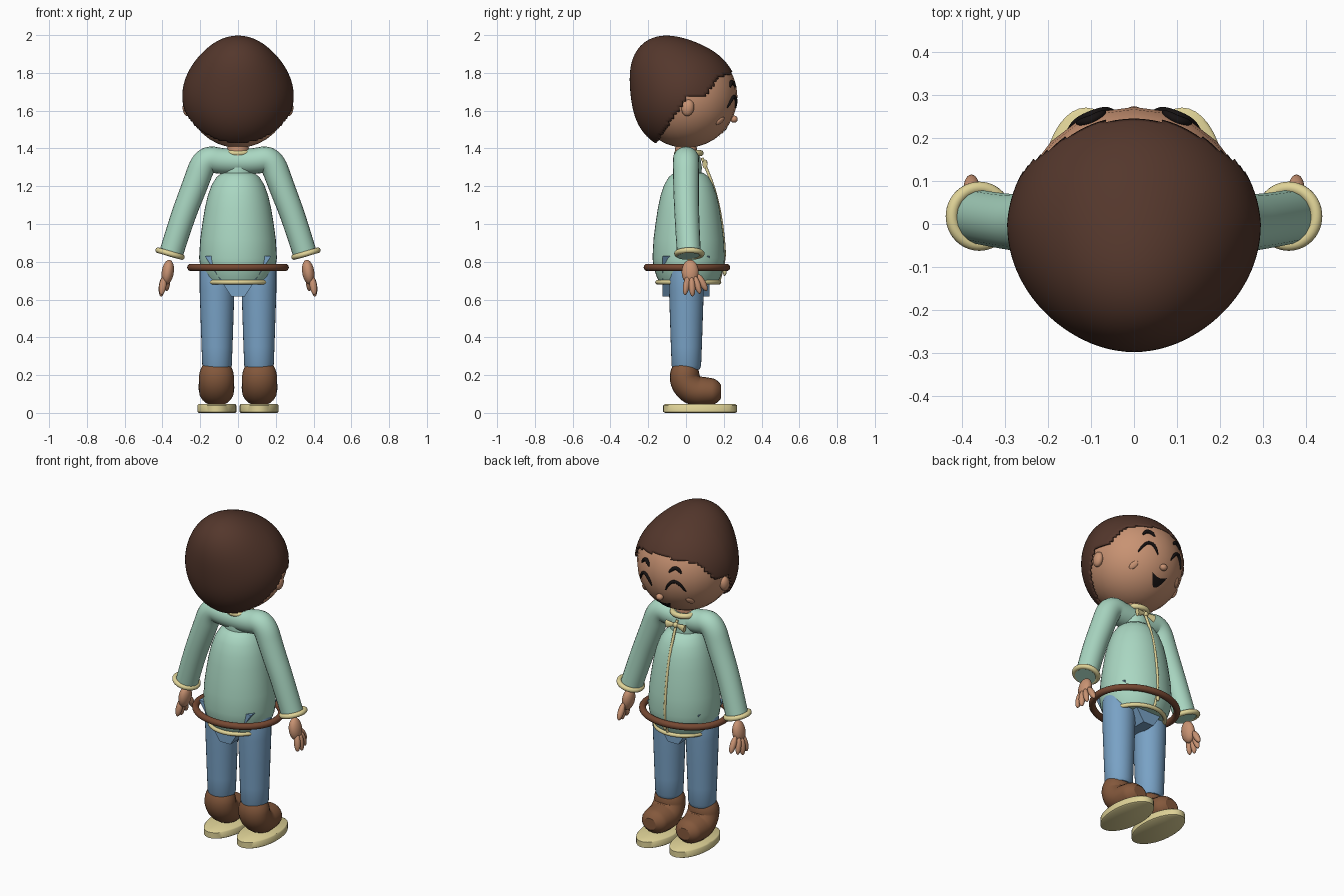
import bpy, bmesh, math
from mathutils import Vector, Matrix

if "Cube" in bpy.data.objects:
    bpy.data.objects.remove(bpy.data.objects["Cube"])


def material(name, r, g, b):
    m = bpy.data.materials.new(name)
    m.use_nodes = True
    m.diffuse_color = (r, g, b, 1)
    m.node_tree.nodes["Principled BSDF"].inputs["Base Color"].default_value = (r, g, b, 1)
    return m


MINT = material("mint knit", .40, .68, .54)
DENIM = material("blue denim", .19, .36, .56)
SKIN = material("warm skin", .58, .29, .17)
HAIR = material("dark brown hair", .088, .038, .025)
LEATHER = material("brown leather", .23, .098, .045)
BELT = material("belt brown", .18, .065, .032)
CREAM = material("cream trim", .74, .65, .31)
INK = material("ink black", .008, .006, .006)

HEAD = Vector((0, 0, 1.675))
HEAD_R = .272


def finish(obj, mat, mirror=False, angle=50):
    obj.data.materials.clear()
    obj.data.materials.append(mat)
    bpy.ops.object.select_all(action='DESELECT')
    obj.select_set(True)
    bpy.context.view_layer.objects.active = obj
    bpy.ops.object.shade_smooth_by_angle(angle=math.radians(angle))
    if mirror:
        obj.modifiers.new("Mirror", 'MIRROR').use_mirror_merge = False
    return obj


def from_bmesh(name, bm, mat, mirror=False, angle=50):
    bmesh.ops.recalc_face_normals(bm, faces=bm.faces)
    me = bpy.data.meshes.new(name)
    bm.to_mesh(me)
    bm.free()
    obj = bpy.data.objects.new(name, me)
    bpy.context.collection.objects.link(obj)
    return finish(obj, mat, mirror, angle)


def blobs(name, parts, mat, mirror=False):
    """Ellipsoids given as (centre, radii, axis their local z follows)."""
    bm = bmesh.new()
    for centre, radii, axis in parts:
        turn = Vector((0, 0, 1)).rotation_difference(Vector(axis)).to_matrix().to_4x4()
        bmesh.ops.create_uvsphere(bm, u_segments=24, v_segments=16, radius=1,
                                  matrix=Matrix.Translation(centre) @ turn @ Matrix.Diagonal((*radii, 1)))
    return from_bmesh(name, bm, mat, mirror)


def tube(name, points, radius, mat, mirror=False, widths=None, closed=False, sides=6):
    """Round tube through a smooth path, with an optional width factor per point."""
    cu = bpy.data.curves.new(name, 'CURVE')
    cu.dimensions = '3D'
    cu.bevel_depth = radius
    cu.bevel_resolution = sides
    cu.use_fill_caps = True
    sp = cu.splines.new('POLY' if closed else 'NURBS')
    sp.points.add(len(points) - 1)
    for i, p in enumerate(points):
        sp.points[i].co = (*p, 1)
        sp.points[i].radius = widths[i] if widths else 1
    sp.use_cyclic_u = closed
    if not closed:
        sp.order_u = 3
        sp.use_endpoint_u = True
        sp.resolution_u = 8
    obj = bpy.data.objects.new(name, cu)
    bpy.context.collection.objects.link(obj)
    bpy.ops.object.select_all(action='DESELECT')
    obj.select_set(True)
    bpy.context.view_layer.objects.active = obj
    bpy.ops.object.convert(target='MESH')
    return finish(bpy.context.object, mat, mirror)


def ring(name, centre, rx, ry, thick, mat, tilt=0, mirror=False):
    turn = Matrix.Rotation(tilt, 3, 'Y')
    pts = [Vector(centre) + turn @ Vector((rx * math.cos(a), ry * math.sin(a), 0))
           for a in (math.tau * i / 48 for i in range(48))]
    return tube(name, pts, thick, mat, mirror, closed=True)


def lathe(name, profile, mat, centre=(0, 0), squash=1, mirror=False, n=40):
    """Stack of elliptical rings from (z, radius) pairs, closed at both ends."""
    bm = bmesh.new()
    rings = [[bm.verts.new((centre[0] + r * math.cos(math.tau * i / n),
                            centre[1] + r * squash * math.sin(math.tau * i / n), z))
              for i in range(n)] for z, r in profile]
    for a, b in zip(rings, rings[1:]):
        for i in range(n):
            bm.faces.new((a[i], a[(i + 1) % n], b[(i + 1) % n], b[i]))
    bm.faces.new(rings[0])
    bm.faces.new(rings[-1])
    return from_bmesh(name, bm, mat, mirror)


def on_face(x, z, lift=.002):
    return Vector((x, math.sqrt(HEAD_R ** 2 - x * x - (z - HEAD.z) ** 2) + lift, z))


# Head, ears, nose, cheeks and neck
Z = (0, 0, 1)
blobs("head", [(HEAD, (HEAD_R,) * 3, Z)], SKIN)
blobs("ears", [((.268, .01, 1.615), (.025, .033, .044), (0, .2, 1))], SKIN, True)
blobs("nose", [((0, .254, 1.555), (.022, .02, .019), Z)], SKIN)
cheek = on_face(.155, 1.545, 0)
blobs("cheeks", [(cheek, (.03, .017, .008), cheek - HEAD)], SKIN, True)
lathe("neck", [(1.33, .06), (1.45, .055)], SKIN)


# Hair cap with a swept-up crown, cut along the hairline
def hairline(y):
    if y < 0:
        return 1.66 + 1.42 * y
    if y < .10:
        return 1.67
    if y < .155:
        return 1.67 + 1.5 * (y - .10)
    return 1.77 + .35 * (y - .155)


bm = bmesh.new()
bmesh.ops.create_uvsphere(bm, u_segments=96, v_segments=64, radius=1)
crown = Vector((0, -.616, .788))
nape = Vector((0, -.64, -.77))
for v in bm.verts:
    d = v.co.normalized()
    lump = .083 * math.exp(-(d.angle(crown) / .445) ** 2 / 2)
    roll = .018 * math.exp(-(d.angle(nape) / .5) ** 2 / 2)
    v.co = HEAD + d * (.278 + lump + roll)
    v.co.x *= 1.06 - .05 * max(0, d.y)
outside = [f for f in bm.faces
           if f.calc_center_median().z < hairline(f.calc_center_median().y)
           and f.calc_center_median().y > -.18]
bmesh.ops.delete(bm, geom=outside, context='FACES')
hair = from_bmesh("hair", bm, HAIR)
shell = hair.modifiers.new("Thickness", 'SOLIDIFY')
shell.thickness = .012
shell.offset = -1

# Happy closed eyes, brows and smile
for name, half, low, rise, thick in (("eyes", .053, 1.615, .06, .0075),
                                     ("brows", .032, 1.725, .027, .009)):
    steps = [i / 6 - 1 for i in range(13)]
    tube(name, [on_face(.1 + half * t, low + rise * (1 - t * t)) for t in steps], thick, INK, True,
         [1.15 - .75 * t ** 4 for t in steps])
bm = bmesh.new()
cols = []
for i in range(13):
    t = i / 6 - 1
    top, bottom = 1.505 + .016 * t * t, 1.462 + .058 * t * t
    cols.append([bm.verts.new(on_face(.052 * t, top + (bottom - top) * k / 4, .004)) for k in range(5)])
for a, b in zip(cols, cols[1:]):
    for k in range(4):
        bm.faces.new((a[k], a[k + 1], b[k + 1], b[k]))
from_bmesh("mouth", bm, INK)

# Sweater body, sleeves and trim
BODY = [(.69, .166), (.72, .182), (.77, .199), (.82, .206), (.92, .2), (1.0, .189), (1.08, .176),
        (1.15, .16), (1.21, .138), (1.25, .112), (1.27, .085), (1.278, .04)]
lathe("sweater_body", BODY, MINT, (0, .014), .93)
lathe("sweater_yoke", [(1.24, .08), (1.3, .085), (1.35, .075), (1.385, .06)], MINT, (0, .012), .85)
tube("sleeves", [(0, 0, 1.33), (.08, 0, 1.33), (.175, 0, 1.35), (.23, 0, 1.2), (.3, .005, 1.02), (.358, .016, .83)],
     .068, MINT, True, [1, 1, 1.03, 1, .95, .93], sides=8)
ring("cuffs", (.36, .018, .843), .066, .066, .0145, CREAM, math.radians(-16), True)
ring("hem_trim", (0, .012, .692), .164, .163, .012, CREAM)
ring("collar", (0, .015, 1.375), .066, .062, .016, CREAM)
tube("front_zip", [(0, .085, 1.35), (0, .118, 1.27), (0, .152, 1.18), (0, .186, 1.03), (0, .203, .88), (0, .203, .8),
                   (0, .175, .7)], .008, CREAM)
blobs("zip_pull", [((0, .205, .745), (.012, .009, .02), Z)], CREAM)
blobs("bow_knot", [((0, .1, 1.325), (.016, .014, .016), Z)], CREAM)

# Bow loops widen away from the knot
bm = bmesh.new()
bmesh.ops.create_cone(bm, segments=16, cap_ends=True, radius1=.008, radius2=.024, depth=.055,
                      matrix=Matrix.Translation((.034, .1, 1.322)) @ Matrix.Rotation(math.radians(100), 4, 'Y')
                      @ Matrix.Diagonal((1, .55, 1, 1)))
from_bmesh("bow_loops", bm, CREAM, True)

# Hands: palm, fingers and thumb
blobs("hands", [((.372, .022, .745), (.032, .045, .066), (.15, 0, -1)),
                ((.398, .002, .675), (.017, .019, .052), (.15, -.15, -1)),
                ((.402, .032, .668), (.017, .018, .052), (.1, .05, -1)),
                ((.396, .06, .678), (.016, .017, .05), (.1, .3, -1)),
                ((.378, .086, .69), (.018, .018, .05), (0, .55, -1))], SKIN, True)

# Belt and jeans
ring("belt", (0, .005, .77), .25, .21, .019, BELT)
lathe("jeans_legs", [(.23, .07), (.25, .078), (.35, .082), (.5, .087), (.65, .092), (.76, .092), (.8, .08)],
      DENIM, (.111, .002), 1.0, True, 32)
bm = bmesh.new()
bmesh.ops.create_cube(bm, size=1)
for v in bm.verts:
    top = v.co.z > 0
    v.co = ((.176 if top else .035) * (1 if v.co.x > 0 else -1), v.co.y * .25, .83 if top else .615)
from_bmesh("jeans_hips", bm, DENIM, angle=30)

# Boots and flat oval soles
boots = tube("boots", [(.112, -.005, .25), (.112, -.006, .225), (.112, -.008, .165), (.112, .04, .115),
                       (.112, .11, .113), (.112, .165, .113), (.112, .186, .113)],
             .077, LEATHER, True, [.82, 1, 1.04, 1.05, .98, .85, .45], sides=8)
for v in boots.data.vertices:
    v.co.x = .114 + (v.co.x - .112) * 1.17
lathe("soles", [(0, .097), (.005, .103), (.04, .103), (.046, .098)], CREAM, (.112, .075), 1.9, True)
